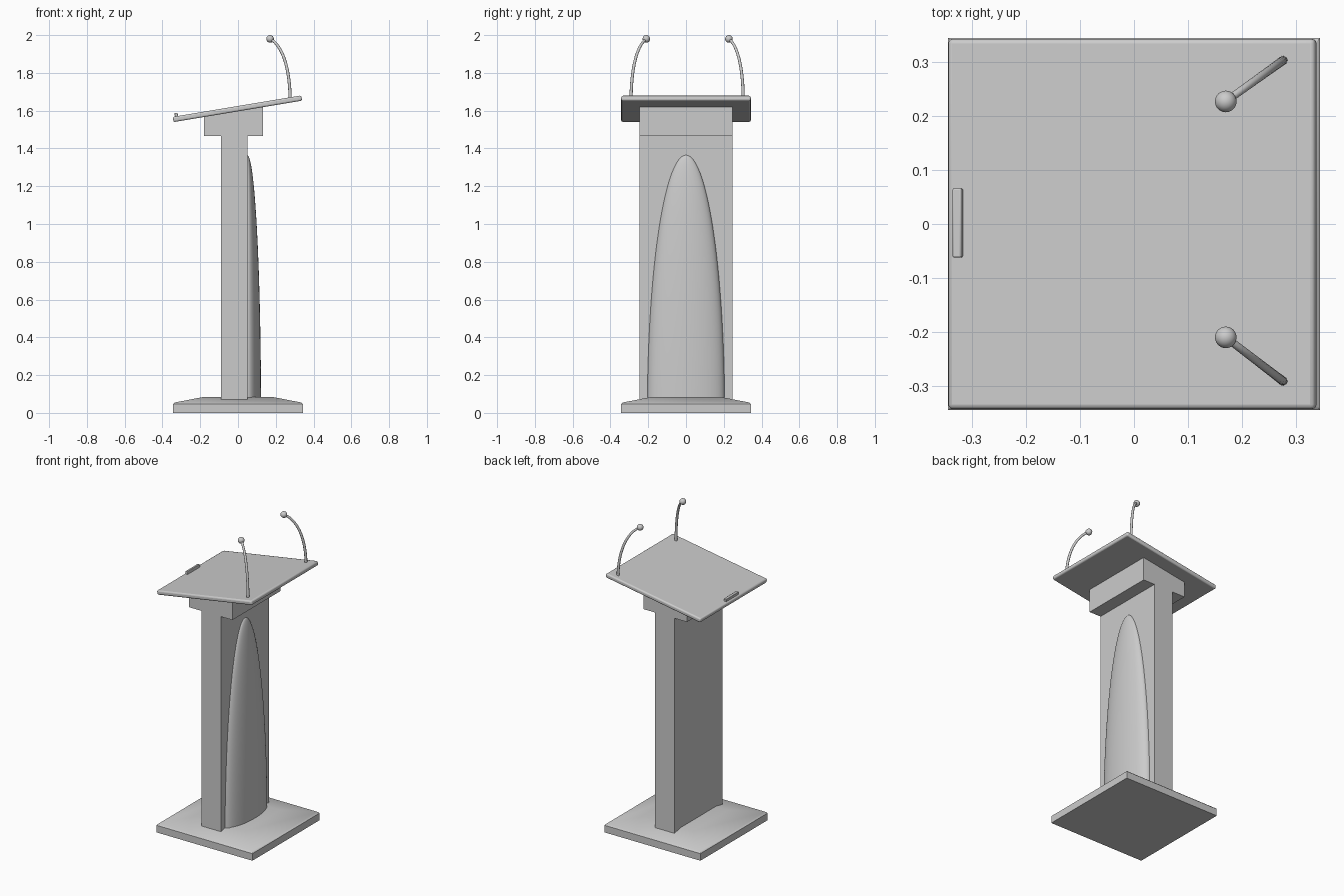
import bpy, bmesh, math
from mathutils import Matrix, Vector

if "Cube" in bpy.data.objects:
    bpy.data.objects.remove(bpy.data.objects["Cube"])

grey = bpy.data.materials.new("light_grey")
grey.diffuse_color = (0.6, 0.6, 0.6, 1)
grey.use_nodes = True
grey.node_tree.nodes["Principled BSDF"].inputs["Base Color"].default_value = grey.diffuse_color


def finish(name, bm, bevel=0, segments=2, smooth=True):
    bmesh.ops.recalc_face_normals(bm, faces=bm.faces)
    me = bpy.data.meshes.new(name)
    bm.to_mesh(me)
    bm.free()
    me.materials.append(grey)
    ob = bpy.data.objects.new(name, me)
    bpy.context.collection.objects.link(ob)
    if bevel:
        m = ob.modifiers.new("bevel", "BEVEL")
        m.width, m.segments = bevel, segments
        m.limit_method = "ANGLE"
        m.angle_limit = math.radians(40)
    if smooth:
        bpy.ops.object.select_all(action="DESELECT")
        ob.select_set(True)
        bpy.context.view_layer.objects.active = ob
        bpy.ops.object.shade_smooth_by_angle(angle=math.radians(35))
    return ob


def prism(profile, y0, y1):
    """Extrude an x-z outline along y."""
    bm = bmesh.new()
    f = bm.faces.new([bm.verts.new((x, y0, z)) for x, z in profile])
    ext = bmesh.ops.extrude_face_region(bm, geom=[f])["geom"]
    bmesh.ops.translate(bm, vec=(0, y1 - y0, 0),
                        verts=[v for v in ext if isinstance(v, bmesh.types.BMVert)])
    return bm


def rect(x0, x1, z0, z1):
    return [(x0, z0), (x1, z0), (x1, z1), (x0, z1)]


# base: square slab with sloping top
bm = bmesh.new()
rings = [[bm.verts.new((sx * r, sy * r, z)) for sx, sy in ((-1, -1), (1, -1), (1, 1), (-1, 1))]
         for r, z in ((0.345, 0), (0.345, 0.046), (0.335, 0.055), (0.18, 0.085))]
bm.faces.new(rings[0])
bm.faces.new(rings[-1])
for a, b in zip(rings, rings[1:]):
    for i in range(4):
        bm.faces.new((a[i], a[i - 1], b[i - 1], b[i]))
finish("base", bm)

# column
finish("column", prism(rect(-0.09, 0.05, 0.07, 1.48), -0.247, 0.247), smooth=False)

# head block, top cut to the slope of the board
slope = 1 / 6
finish("head_block", prism([(-0.18, 1.467), (0.133, 1.467), (0.133, 1.608 + 0.133 * slope),
                            (-0.18, 1.608 - 0.18 * slope)], -0.247, 0.247), smooth=False)

# tilted reading board with page stop
tilt = Matrix.Translation((-0.003, 0, 1.61)) @ Matrix.Rotation(-math.atan(slope), 4, "Y")
board = finish("reading_board", prism(rect(-0.345, 0.345, -0.014, 0.014), -0.343, 0.343), 0.009, 3)
stop = finish("page_stop", prism(rect(-0.333, -0.316, 0.01, 0.032), -0.062, 0.066), 0.003, 2)
board.matrix_world = tilt
stop.matrix_world = tilt

# front shell: half an ellipsoid rising against the column
bm = bmesh.new()
n, m = 32, 32
grid = []
for j in range(m):
    u = 0.055 + (math.pi / 2 - 0.055) * j / m
    h, z = math.cos(u), 1.365 * math.sin(u)
    grid.append([bm.verts.new((0.049 + 0.073 * h * math.sin(math.pi * i / n),
                               0.205 * h * math.cos(math.pi * i / n), z)) for i in range(n + 1)])
tip = bm.verts.new((0.049, 0, 1.365))
for a, b in zip(grid, grid[1:]):
    for i in range(n):
        bm.faces.new((a[i], a[i + 1], b[i + 1], b[i]))
for i in range(n):
    bm.faces.new((grid[-1][i], grid[-1][i + 1], tip))
finish("front_shell", bm)


# microphones: tapered gooseneck and round head
def microphone(tag, foot, head):
    def at(f, z):
        return Vector((*foot, 0)).lerp(Vector((*head, 0)), f) + Vector((0, 0, z))
    p = [at(0, 1.65), at(0, 1.84), at(0.45, 1.95), at(1, 1.98)]
    side = (p[3] - p[0]).cross(Vector((0, 0, 1))).normalized()
    bm = bmesh.new()
    rings, steps, sides = [], 24, 12
    for k in range(steps + 1):
        t = k / steps
        s = 1 - t
        c = p[0] * s**3 + p[1] * 3 * s * s * t + p[2] * 3 * s * t * t + p[3] * t**3
        d = (p[1] - p[0]) * s * s + (p[2] - p[1]) * 2 * s * t + (p[3] - p[2]) * t * t
        up = side.cross(d.normalized())
        r = 0.0085 - 0.0015 * t
        rings.append([bm.verts.new(c + r * (side * math.cos(2 * math.pi * i / sides)
                                            + up * math.sin(2 * math.pi * i / sides)))
                      for i in range(sides)])
    for a, b in zip(rings, rings[1:]):
        for i in range(sides):
            bm.faces.new((a[i], a[i - 1], b[i - 1], b[i]))
    bm.faces.new(rings[0])
    finish("gooseneck_" + tag, bm)
    bm = bmesh.new()
    bmesh.ops.create_uvsphere(bm, u_segments=24, v_segments=16, radius=0.02,
                              matrix=Matrix.Translation(p[3]))
    finish("microphone_head_" + tag, bm)


microphone("back", (0.276, 0.303), (0.17, 0.227))
microphone("front", (0.276, -0.291), (0.17, -0.21))
